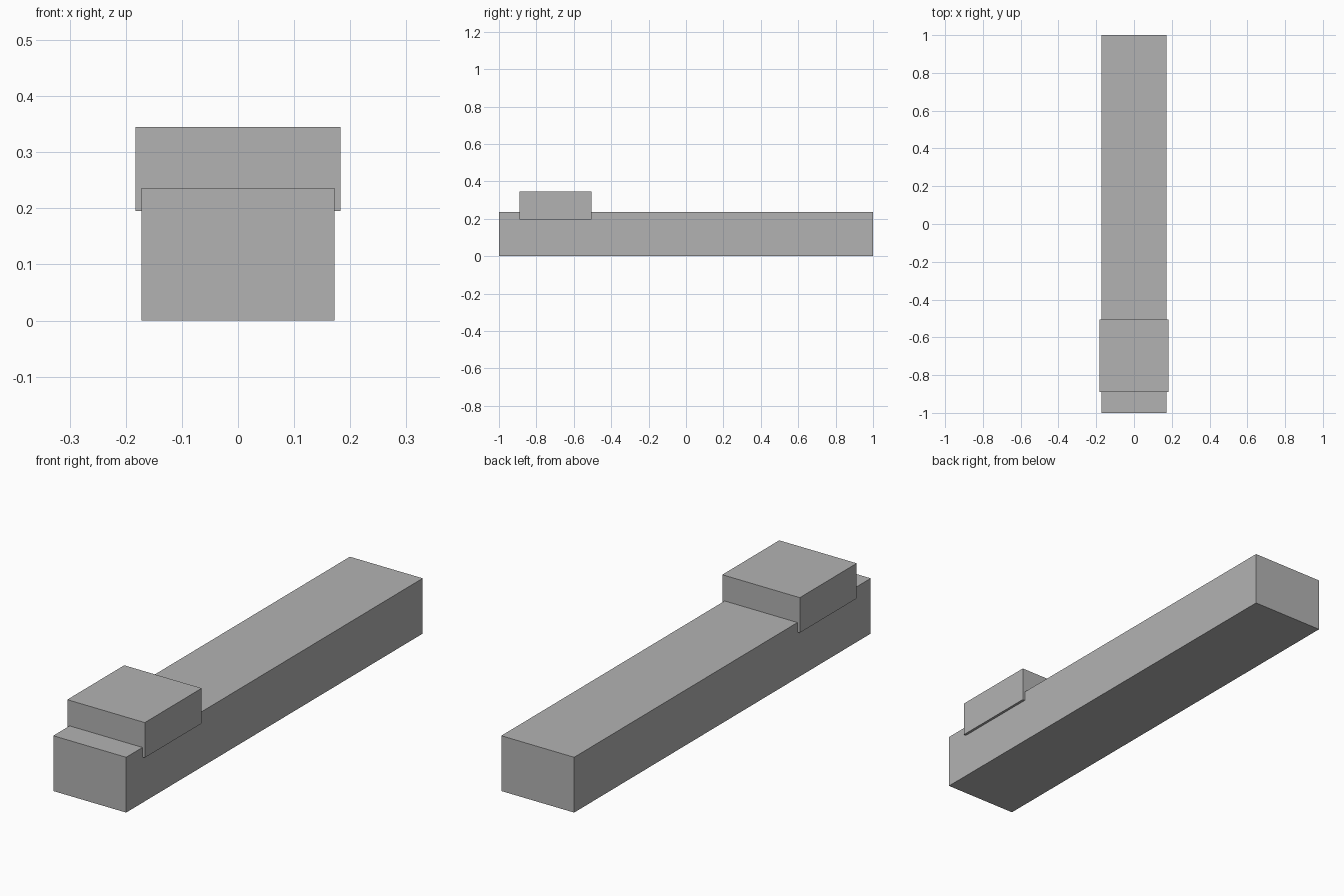
import bpy

# Remove the default cube
cube = bpy.data.objects.get("Cube")
if cube:
    bpy.data.objects.remove(cube, do_unlink=True)

# Single plain grey material
grey = bpy.data.materials.new("plain_grey")
grey.use_nodes = True
colour = (0.45, 0.45, 0.45, 1)
grey.diffuse_color = colour
grey.node_tree.nodes["Principled BSDF"].inputs["Base Color"].default_value = colour


def add_block(name, low, high):
    """Add a flat-sided box spanning two opposite corners."""
    centre = [(a + b) / 2 for a, b in zip(low, high)]
    bpy.ops.mesh.primitive_cube_add(size=1, location=centre)
    block = bpy.context.object
    block.name = name
    block.scale = [b - a for a, b in zip(low, high)]
    bpy.ops.object.transform_apply(location=False, rotation=False, scale=True)
    block.data.materials.append(grey)
    return block


# Long beam lying front to back
add_block("long_beam", (-0.172, -1, 0), (0.172, 1, 0.236))

# Slightly wider cap block sunk into the beam near the front
add_block("cap_block", (-0.183, -0.89, 0.195), (0.183, -0.506, 0.345))
